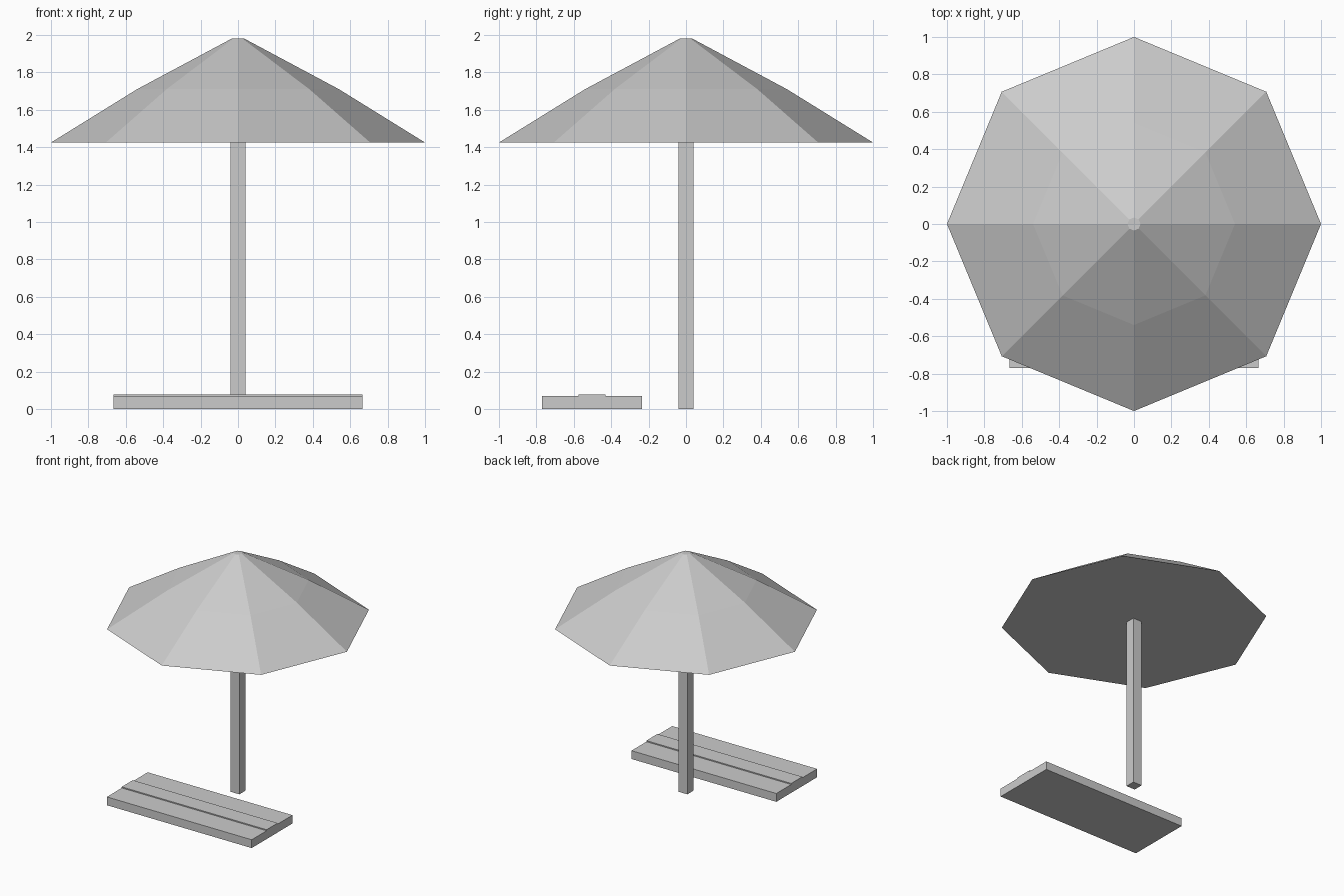
import bpy
import bmesh
from math import cos, sin, pi

cube = bpy.data.objects.get("Cube")
if cube:
    bpy.data.objects.remove(cube, do_unlink=True)

GREY = (0.6, 0.6, 0.6, 1)
mat = bpy.data.materials.new("light_grey")
mat.use_nodes = True
mat.diffuse_color = GREY
mat.node_tree.nodes["Principled BSDF"].inputs["Base Color"].default_value = GREY


def finish(name, bm):
    bmesh.ops.recalc_face_normals(bm, faces=bm.faces)
    mesh = bpy.data.meshes.new(name)
    bm.to_mesh(mesh)
    bm.free()
    mesh.materials.append(mat)
    obj = bpy.data.objects.new(name, mesh)
    bpy.context.collection.objects.link(obj)
    return obj


def loft(name, rings):
    """Join matching rings of points and cap both ends."""
    bm = bmesh.new()
    loops = [[bm.verts.new(p) for p in ring] for ring in rings]
    n = len(loops[0])
    for low, high in zip(loops, loops[1:]):
        for i in range(n):
            j = (i + 1) % n
            bm.faces.new((low[i], low[j], high[j], high[i]))
    bm.faces.new(loops[0])
    bm.faces.new(loops[-1])
    return finish(name, bm)


def ring(radius, z, sides=8):
    return [(radius * cos(2 * pi * i / sides), radius * sin(2 * pi * i / sides), z)
            for i in range(sides)]


# Eight-sided canopy with a gentle bend halfway up and a flat underside
loft("parasol_canopy", [ring(1, 1.425), ring(0.54, 1.71), ring(0.035, 1.98)])

# Square pole
H = 0.04
square = [(-H, -H), (H, -H), (H, H), (-H, H)]
loft("parasol_pole", [[(x, y, z) for x, y in square] for z in (0, 1.425)])

# Low lounger with a slightly raised centre slat
profile = [(-0.77, 0), (-0.235, 0), (-0.235, 0.069), (-0.43, 0.069),
           (-0.43, 0.078), (-0.575, 0.078), (-0.575, 0.069), (-0.77, 0.069)]
loft("lounger", [[(x, y, z) for y, z in profile] for x in (-0.665, 0.665)])
